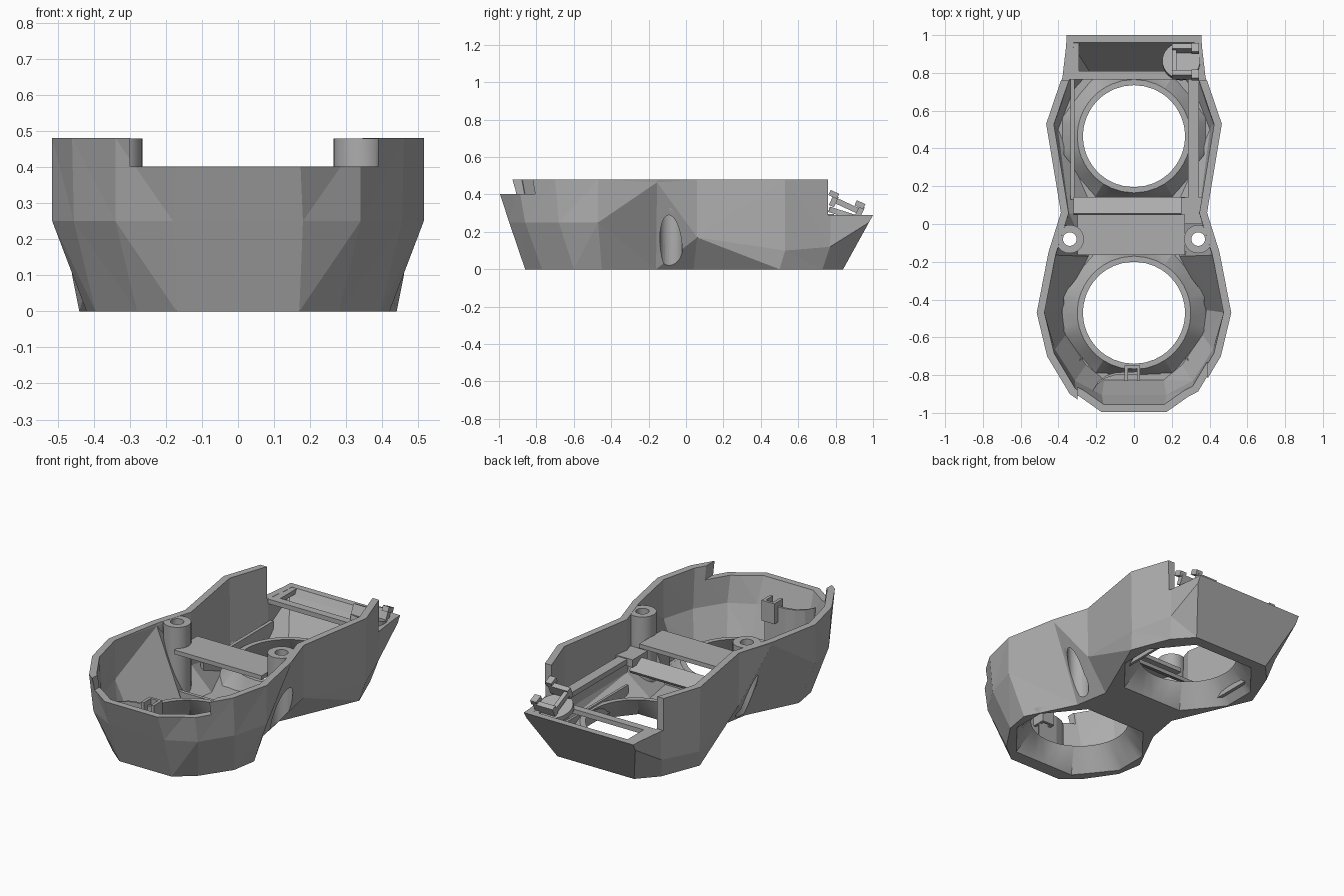
import bpy, bmesh, math
from mathutils import Vector, Matrix

if "Cube" in bpy.data.objects:
    bpy.data.objects.remove(bpy.data.objects["Cube"])

grey = bpy.data.materials.new("plain grey")
grey.use_nodes = True
grey.diffuse_color = (0.42, 0.42, 0.42, 1)
grey.node_tree.nodes["Principled BSDF"].inputs["Base Color"].default_value = (0.42, 0.42, 0.42, 1)


def finish(bm, name):
    bmesh.ops.recalc_face_normals(bm, faces=bm.faces[:])
    mesh = bpy.data.meshes.new(name)
    bm.to_mesh(mesh)
    bm.free()
    mesh.materials.append(grey)
    obj = bpy.data.objects.new(name, mesh)
    bpy.context.collection.objects.link(obj)
    return obj


def loft(name, rings, closed=False):
    """Skin rings of equal length; cap both ends, or join last to first."""
    bm = bmesh.new()
    loops = [[bm.verts.new(p) for p in ring] for ring in rings]
    pairs = list(zip(loops, loops[1:]))
    if closed:
        pairs.append((loops[-1], loops[0]))
    for a, b in pairs:
        for i in range(len(a)):
            j = (i + 1) % len(a)
            bm.faces.new((a[i], a[j], b[j], b[i]))
    if not closed:
        bm.faces.new(loops[0][::-1])
        bm.faces.new(loops[-1])
    bmesh.ops.triangulate(bm, faces=bm.faces[:])
    return finish(bm, name)


def box(name, low, high, turn=0):
    low, high = Vector(low), Vector(high)
    size, mid = high - low, (low + high) / 2
    bm = bmesh.new()
    bmesh.ops.create_cube(bm, size=1, matrix=Matrix.Translation(mid)
                          @ Matrix.Rotation(math.radians(turn), 4, 'X')
                          @ Matrix.Diagonal((*size, 1)))
    return finish(bm, name)


def cylinder(name, x, y, low, high, r, turn=0):
    bm = bmesh.new()
    bmesh.ops.create_cone(bm, cap_ends=True, segments=32, radius1=r, radius2=r, depth=high - low,
                          matrix=Matrix.Translation((x, y, (low + high) / 2))
                          @ Matrix.Rotation(math.radians(turn), 4, 'X'))
    return finish(bm, name)


def carve(obj, tool, op='DIFFERENCE', keep=False):
    mod = obj.modifiers.new("cut", 'BOOLEAN')
    mod.operation, mod.solver, mod.object = op, 'EXACT', tool
    bpy.context.view_layer.objects.active = obj
    bpy.ops.object.modifier_apply(modifier=mod.name)
    if not keep:
        bpy.data.objects.remove(tool)


def smooth(obj):
    bpy.ops.object.select_all(action='DESELECT')
    obj.select_set(True)
    bpy.context.view_layer.objects.active = obj
    bpy.ops.object.shade_smooth_by_angle(angle=math.radians(35))


def ring(half):
    return [Vector(p) for p in half] + [Vector((-x, y, z)) for x, y, z in reversed(half)]


def inset(points, d, rise=0):
    out = []
    n = len(points)
    for i, p in enumerate(points):
        a, b = p - points[i - 1], points[(i + 1) % n] - p
        na = Vector((-a.y, a.x, 0)).normalized()
        nb = Vector((-b.y, b.x, 0)).normalized()
        q = p + (na + nb) * d / (1 + na.dot(nb))
        out.append(Vector((q.x, q.y, p.z + rise)))
    return out


# Outline of the shell at floor, crease and rim
bottom = ring([(x, y, 0) for x, y in [(.17, -.86), (.28, -.77), (.395, -.6), (.42, -.45), (.275, -.16),
                                      (.24, .04), (.44, .5), (.35, .73), (.25, .84)]])
middle = ring([(.18, -.945, .25), (.34, -.86, .25), (.455, -.68, .25), (.515, -.47, .25), (.452, -.155, .465),
               (.385, .06, .17), (.46, .53, .1), (.378, .77, .12), (.355, .978, .25)])
top = ring([(x, y, .48) for x, y in [(.17, -1.02), (.34, -.9), (.46, -.7), (.515, -.47), (.453, -.15),
                                     (.387, .06), (.465, .53), (.38, .78), (.365, 1.105)]])

hull = loft("hull_helper", [bottom, middle, top])
hull.hide_render = True
shell = loft("shell", [bottom, middle, top, inset(top, .04),
                       inset(middle, .04), inset(bottom, .035, .05)])

# Lowered tail and stepped front rim
carve(shell, box("cut", (-1, .76, .29), (1, 1.4, .8)))
carve(shell, box("cut", (-.3, -1.4, .402), (.388, -.7, .8)))

# Eight-sided funnels rising to the two round openings
corners = [(.37, .1), (.2, .31), (-.2, .31), (-.37, .1), (-.37, -.1), (-.2, -.31), (.2, -.31), (.37, -.1)]
outline = []
for i, c in enumerate(corners):
    a, b = Vector(c), Vector(corners[(i + 1) % 8])
    outline += [a.lerp(b, k / 6) for k in range(6)]


def around(y, z, scale=1, radius=None):
    pts = [p.normalized() * radius if radius else p * scale for p in outline]
    return [(p.x, y + p.y, z) for p in pts]


for name, y in (("front", -.47), ("back", .465)):
    carve(shell, loft("cut", [around(y, -.1), around(y, .1)]))
    funnel = loft(name + "_funnel", [around(y, .001), around(y, .13, radius=.27),
                                     around(y, .13, radius=.3), around(y, .03, 1.08),
                                     around(y, .001, 1.03)], closed=True)
    carve(funnel, hull, 'INTERSECT', keep=True)
    smooth(funnel)

# Screw bosses, recessed from below through the sloping waist
for name, x in (("left", .34), ("right", -.34)):
    boss = cylinder(name + "_screw_boss", x, -.08, .005, .479, .075)
    carve(boss, hull, 'INTERSECT', keep=True)
    for part in (boss, shell):
        carve(part, cylinder("cut", x, -.08, -.1, .36, .06))
        carve(part, cylinder("cut", x, -.08, -.1, .7, .036))
    smooth(boss)

# Bridge over the waist, with a lower tilted strip behind it
bridge = box("bridge_plate", (-.3, -.165, .33), (.27, .05, .355))
for x in (-.34, .34):
    carve(bridge, cylinder("cut", x, -.08, .2, .5, .07))
strip = box("bridge_back_strip", (-.32, .045, .24), (.27, .145, .26), -30)
front_sill = box("waist_sill", (-.3, -.165, .04), (.3, -.145, .12))

# Side rails running back from the waist
rails = [box("left_rail", (.285, .0, .265), (.345, .79, .295)),
         box("right_rail", (-.335, .13, .04), (-.315, .78, .16)),
         box("left_rail_wall", (.285, .13, .04), (.3, .78, .14)),
         box("waist_link", (.25, .0, .255), (.36, .14, .3))]

# Open frame on top of the tail
frame = box("tail_frame", (-.5, .765, .262), (.5, 1.05, .289))
carve(frame, box("cut", (-.29, .81, .2), (.29, .97, .4)))

# Curved guide wall and hook at the front
path = [Vector((-.22, -.89)), Vector((-.195, -.85)), Vector((-.15, -.815)),
        Vector((-.1, -.8)), Vector((.03, -.795))]
band = path + [p + Vector((.004, .014)) for p in reversed(path)]
guide = [loft("guide_wall", [[(p.x, p.y, z) for p in band] for z in (.06, .34)])]
for name, x in (("left", .015), ("right", -.05)):
    guide.append(box("hook_" + name, (x, -.83, .25), (x + .018, -.75, .37)))
guide.append(box("hook_back", (-.05, -.765, .25), (.033, -.75, .37)))

# Small gussets in the front corners
for name, s in (("left", 1), ("right", -1)):
    guide.append(loft(name + "_gusset", [[(s * (x + d), y, z) for x, y, z in
                                          ((.27, -.77, .04), (.27, -.7, .04), (.33, -.78, .2))] for d in (0, .02)]))

# Trim every inner part to the shell's outside
for part in rails + guide + [frame, strip, front_sill]:
    carve(part, hull, 'INTERSECT', keep=True)
bpy.data.objects.remove(hull)

# Tilted round mount with a small clip
cylinder("clip_disc", .25, .86, .275, .305, .1, -18)
box("clip_spine", (.2, .79, .325), (.225, .93, .355), -25)
for name, y, z in (("front", .79, .355), ("back", .93, .3)):
    box(name + "_clip_post", (.2, y - .015, z - .02), (.33, y + .015, z + .04), -25)
    box(name + "_clip_lip", (.305, y - .025, z + .03), (.345, y + .025, z + .06), -25)
